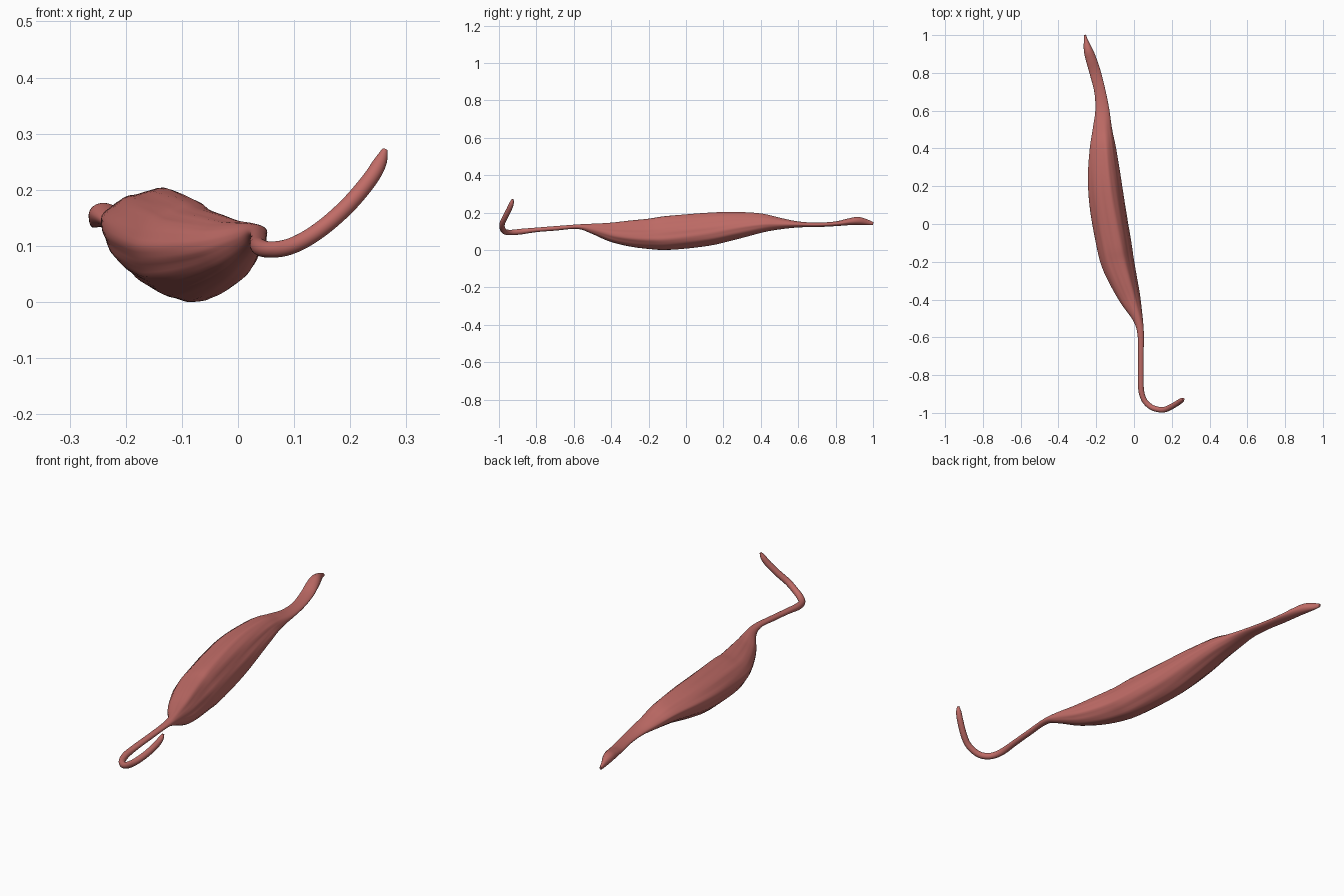
import bpy, bmesh, math
from mathutils import Vector

if "Cube" in bpy.data.objects:
    bpy.data.objects.remove(bpy.data.objects["Cube"])

# One flat muscle colour
mat = bpy.data.materials.new("muscle red")
mat.diffuse_color = (0.53, 0.15, 0.135, 1)
mat.use_nodes = True
mat.node_tree.nodes["Principled BSDF"].inputs["Base Color"].default_value = mat.diffuse_color

# Belly stations: y, x left, x right, z bottom, z top
BELLY = [
    (1.0, -.264, -.254, .136, .152), (.97, -.266, -.243, .136, .166),
    (.92, -.266, -.218, .137, .18), (.87, -.255, -.198, .136, .172),
    (.8, -.235, -.175, .131, .156), (.7, -.21, -.15, .126, .15),
    (.6, -.205, -.13, .124, .156), (.5, -.22, -.115, .113, .176),
    (.4, -.236, -.095, .095, .198), (.25, -.246, -.07, .058, .206),
    (.1, -.236, -.047, .025, .201), (-.1, -.2, -.015, .003, .186),
    (-.2, -.175, 0, .007, .172), (-.3, -.13, .018, .02, .162),
    (-.4, -.075, .036, .046, .151), (-.5, -.008, .047, .09, .145),
    (-.58, .018, .052, .116, .14), (-.7, .022, .051, .107, .131),
    (-.8, .021, .051, .099, .123)]
# Hooked tendon: x, y, z, half width
HOOK = [(.038, -.88, .102, .015), (.054, -.932, .097, .0145),
        (.085, -.965, .1, .0145), (.12, -.98, .115, .0145),
        (.16, -.983, .143, .0145), (.2, -.966, .18, .0145),
        (.235, -.945, .222, .014), (.253, -.933, .252, .012),
        (.262, -.926, .275, .005)]
# Belly cross-section: steep right flank, gently sloping upper left
SECTION = [(1, -.35), (.92, .1), (.7, .6), (.35, 1), (-.1, .93), (-.6, .72),
           (-.97, .3), (-.92, -.15), (-.65, -.55), (-.25, -.85),
           (.25, -1), (.75, -.78)]


def spline(pts, steps, closed=False):
    """Smooth curve through points of any dimension."""
    n, out = len(pts), []
    get = lambda i: pts[i % n] if closed else pts[max(0, min(n - 1, i))]
    for i in range(n if closed else n - 1):
        a, b, c, d = (get(i + k) for k in (-1, 0, 1, 2))
        for s in range(steps):
            t = s / steps
            out.append(tuple(.5 * (2 * q + (r - p) * t
                       + (2 * p - 5 * q + 4 * r - w) * t * t
                       + (3 * q - p - 3 * r + w) * t ** 3)
                       for p, q, r, w in zip(a, b, c, d)))
    if not closed:
        out.append(tuple(pts[-1]))
    return out


stations = [((l + r) / 2, y, (b + t) / 2, (r - l) / 2, (t - b) / 2)
            for y, l, r, b, t in BELLY]
stations += [(x, y, z, w, w) for x, y, z, w in HOOK]
stations = spline(stations, 6)
section = spline(SECTION, 5, True)
N = len(section)

# Loft the muscle and both tendons as one skin
bm = bmesh.new()
rings = []
for i, (x, y, z, w, h) in enumerate(stations):
    p = Vector(stations[max(0, i - 1)][:3])
    q = Vector(stations[min(len(stations) - 1, i + 1)][:3])
    tan = (q - p).normalized()
    side = Vector((0, 0, 1)).cross(tan).normalized()
    up = tan.cross(side)
    belly = max(0, min(1, (h - .015) / .04))   # 0 on tendons, 1 on belly
    ring = []
    for j, (u, v) in enumerate(section):
        a = math.atan2(v, u)
        u = belly * u + (1 - belly) * math.cos(a)
        v = belly * v + (1 - belly) * math.sin(a)
        # shallow fibre grooves
        f = 1 + .014 * belly * (math.sin(9 * a + 5 * y) + .6 * math.sin(17 * a - 7 * y)) - .01 * belly
        ring.append(bm.verts.new(Vector((x, y, z)) + side * (u * w * f) + up * (v * h * f)))
    rings.append(ring)
for r0, r1 in zip(rings, rings[1:]):
    for j in range(N):
        k = (j + 1) % N
        bm.faces.new((r0[j], r0[k], r1[k], r1[j]))
bm.faces.new(rings[0])
bm.faces.new(rings[-1])
bmesh.ops.recalc_face_normals(bm, faces=bm.faces)
low = min(v.co.z for v in bm.verts)
bmesh.ops.translate(bm, vec=(0, 0, -low), verts=bm.verts)

mesh = bpy.data.meshes.new("muscle_with_tendons")
bm.to_mesh(mesh)
bm.free()
mesh.materials.append(mat)
muscle = bpy.data.objects.new("muscle_with_tendons", mesh)
bpy.context.collection.objects.link(muscle)
bpy.context.view_layer.objects.active = muscle
muscle.select_set(True)
bpy.ops.object.shade_smooth_by_angle(angle=math.radians(40))
